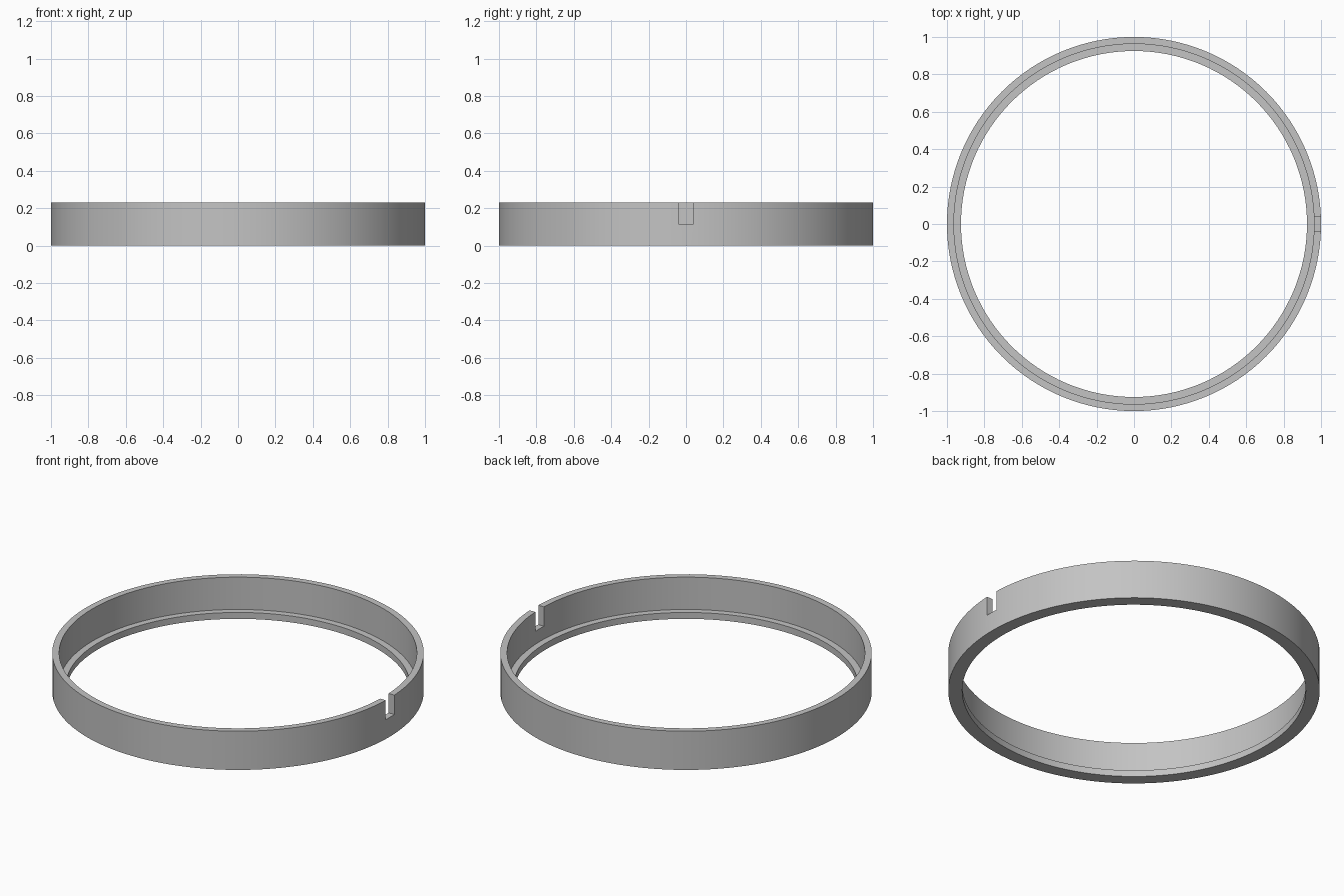
import bpy
import bmesh
import math
from mathutils import Vector

cube = bpy.data.objects.get("Cube")
if cube:
    bpy.data.objects.remove(cube, do_unlink=True)

OUTER, INNER, LIP = 1.0, 0.963, 0.925
HEIGHT, LEDGE = 0.23, 0.038
NOTCH_WIDTH, NOTCH_FLOOR = 0.08, 0.115
SEGMENTS = 128

grey = bpy.data.materials.new("plain grey")
grey.use_nodes = True
colour = (0.55, 0.55, 0.55, 1)
grey.diffuse_color = colour
grey.node_tree.nodes["Principled BSDF"].inputs["Base Color"].default_value = colour


def add_object(name, bm):
    bmesh.ops.recalc_face_normals(bm, faces=bm.faces)
    mesh = bpy.data.meshes.new(name)
    bm.to_mesh(mesh)
    bm.free()
    mesh.materials.append(grey)
    obj = bpy.data.objects.new(name, mesh)
    bpy.context.collection.objects.link(obj)
    return obj


# Stepped ring: a wall with a narrow inner ledge at the bottom
profile = [(LIP, 0), (OUTER, 0), (OUTER, HEIGHT),
           (INNER, HEIGHT), (INNER, LEDGE), (LIP, LEDGE)]
bm = bmesh.new()
verts = [bm.verts.new((r, 0, z)) for r, z in profile]
edges = [bm.edges.new((v, verts[i - 1])) for i, v in enumerate(verts)]
bmesh.ops.spin(bm, geom=verts + edges, cent=(0, 0, 0), axis=(0, 0, 1),
               angle=math.tau, steps=SEGMENTS)
bmesh.ops.remove_doubles(bm, verts=bm.verts, dist=0.0001)
ring = add_object("ring", bm)

# Notch cut into the top of the wall on the left side
bm = bmesh.new()
bmesh.ops.create_cube(bm, size=1)
bmesh.ops.scale(bm, vec=Vector((0.3, NOTCH_WIDTH, 0.3)), verts=bm.verts)
bmesh.ops.translate(bm, vec=Vector((OUTER, 0, NOTCH_FLOOR + 0.15)), verts=bm.verts)
cutter = add_object("notch_cutter", bm)
cutter.hide_render = True

bpy.ops.object.select_all(action='DESELECT')
ring.select_set(True)
bpy.context.view_layer.objects.active = ring
cut = ring.modifiers.new("notch", 'BOOLEAN')
cut.operation = 'DIFFERENCE'
cut.solver = 'EXACT'
cut.object = cutter
bpy.ops.object.modifier_apply(modifier=cut.name)
bpy.data.objects.remove(cutter, do_unlink=True)

bpy.ops.object.shade_smooth_by_angle(angle=math.radians(30))
